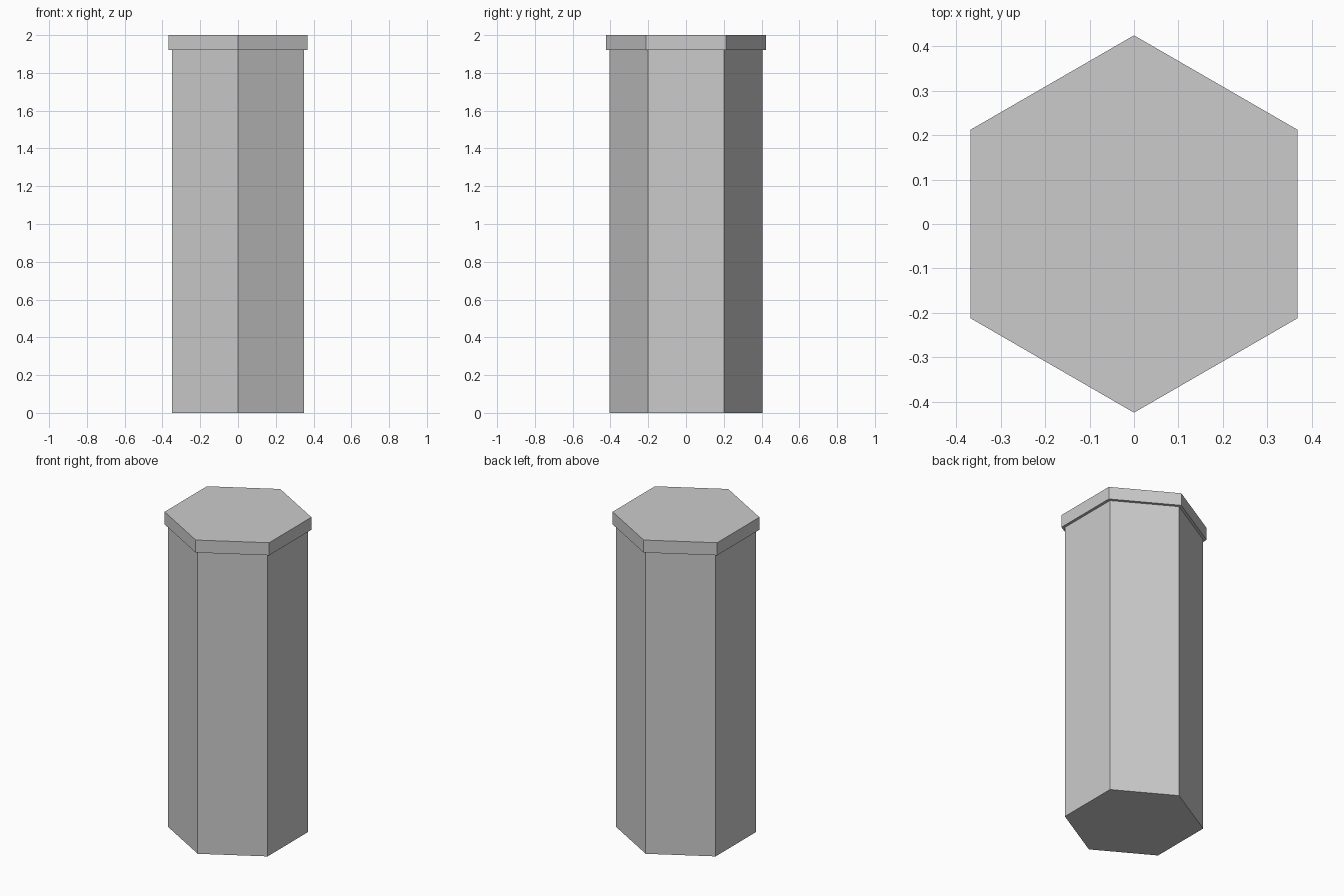
import bpy, bmesh
from math import sin, cos, pi

if "Cube" in bpy.data.objects:
    bpy.data.objects.remove(bpy.data.objects["Cube"])


def hex_prism(name, radius, z0, z1):
    """Six-sided prism with corners pointing to front and back."""
    bm = bmesh.new()
    ring = [bm.verts.new((radius * cos(pi / 2 + i * pi / 3),
                          radius * sin(pi / 2 + i * pi / 3), z0)) for i in range(6)]
    base = bm.faces.new(ring)
    ext = bmesh.ops.extrude_face_region(bm, geom=[base], use_keep_orig=True)
    top = [g for g in ext["geom"] if isinstance(g, bmesh.types.BMVert)]
    bmesh.ops.translate(bm, verts=top, vec=(0, 0, z1 - z0))
    bmesh.ops.recalc_face_normals(bm, faces=bm.faces)
    mesh = bpy.data.meshes.new(name)
    bm.to_mesh(mesh)
    bm.free()
    obj = bpy.data.objects.new(name, mesh)
    bpy.context.collection.objects.link(obj)
    return obj


# Tall column body
hex_prism("column_body", 0.404, 0.0, 1.92)
# Slightly wider slab on top
hex_prism("column_cap", 0.424, 1.92, 2.0)
